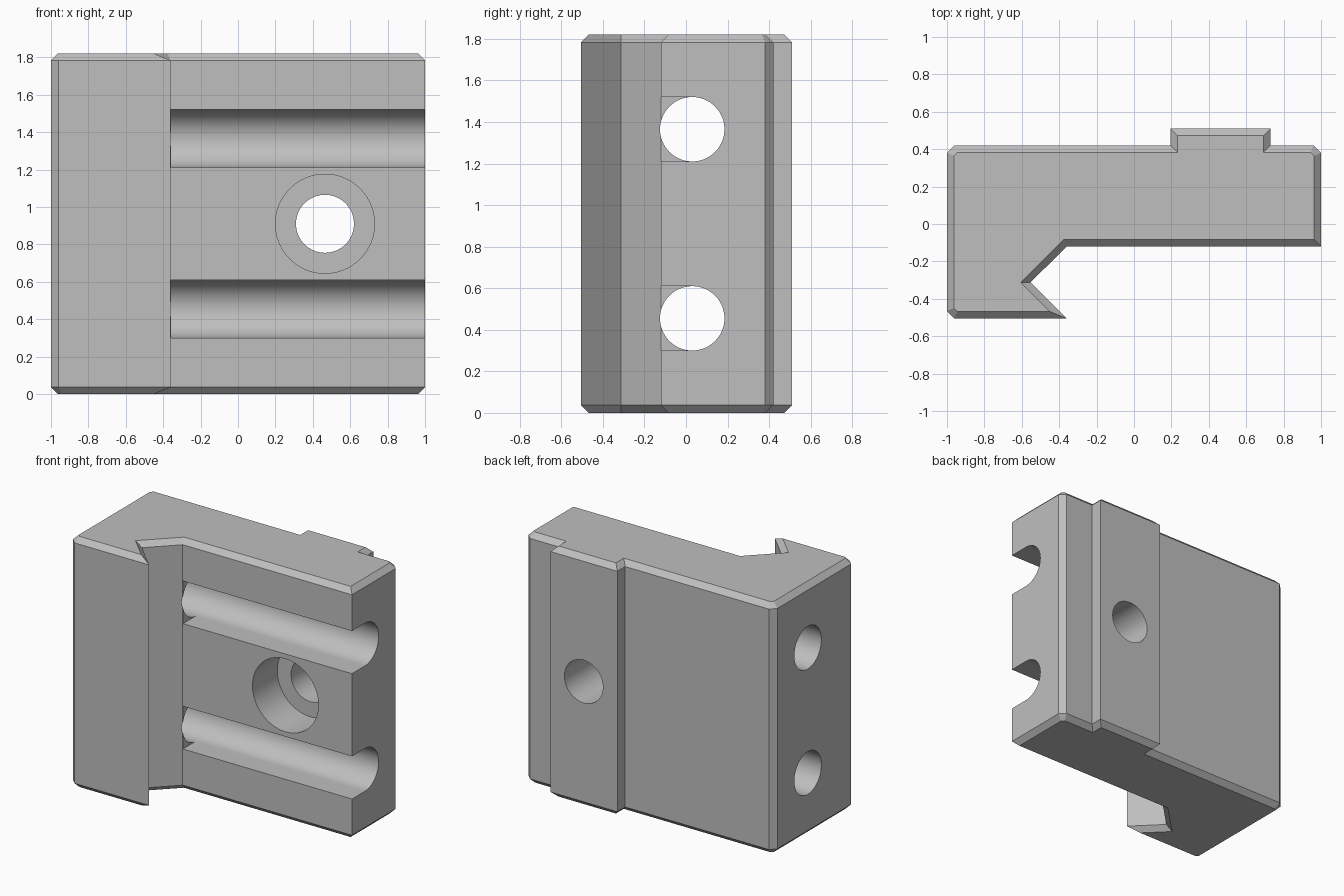
import bpy
import bmesh
import math
from mathutils import Vector

cube = bpy.data.objects.get("Cube")
if cube:
    bpy.data.objects.remove(cube)

HEIGHT, BEVEL, SEGMENTS = 1.82, 0.037, 64
RADIUS = 0.155

grey = bpy.data.materials.new("mid grey")
grey.use_nodes = True
grey.diffuse_color = (0.52, 0.52, 0.52, 1)
grey.node_tree.nodes["Principled BSDF"].inputs["Base Color"].default_value = grey.diffuse_color


def loft(name, rings):
    """Closed solid skinned through rings with equal point counts."""
    bm = bmesh.new()
    loops = [[bm.verts.new(p) for p in ring] for ring in rings]
    for a, b in zip(loops, loops[1:]):
        for i in range(len(a)):
            j = (i + 1) % len(a)
            bm.faces.new((a[i], a[j], b[j], b[i]))
    bm.faces.new(loops[0])
    bm.faces.new(loops[-1])
    bmesh.ops.remove_doubles(bm, verts=bm.verts, dist=1e-5)
    bmesh.ops.recalc_face_normals(bm, faces=bm.faces)
    mesh = bpy.data.meshes.new(name)
    bm.to_mesh(mesh)
    bm.free()
    mesh.materials.append(grey)
    obj = bpy.data.objects.new(name, mesh)
    bpy.context.collection.objects.link(obj)
    return obj


def inset(points, d):
    """Mitred inward offset of a counter-clockwise outline."""
    result = []
    for i, p in enumerate(points):
        e1 = (p - points[i - 1]).normalized()
        e2 = (points[(i + 1) % len(points)] - p).normalized()
        n1, n2 = Vector((-e1.y, e1.x)), Vector((-e2.y, e2.x))
        result.append(p + (n1 + n2) * d / (1 + n1.dot(n2)))
    return result


def circle(r):
    steps = [2 * math.pi * i / SEGMENTS for i in range(SEGMENTS)]
    return [(r * math.cos(a), r * math.sin(a)) for a in steps]


# Plan outline: slab, back key and dovetail jaw
outline = [Vector(p) for p in (
    (-1, -0.465), (-0.96, -0.505), (-0.36, -0.505), (-0.553, -0.312),
    (-0.36, -0.12), (1, -0.12), (1, 0.38), (0.96, 0.42), (0.73, 0.42),
    (0.73, 0.51), (0.195, 0.51), (0.195, 0.42), (-0.96, 0.42), (-1, 0.38))]
small = inset(outline, BEVEL)
levels = ((small, 0), (outline, BEVEL), (outline, HEIGHT - BEVEL), (small, HEIGHT))
body = loft("clamp_block", [[(p.x, p.y, z) for p in pts] for pts, z in levels])

# Cross holes that open into front slots
round_hole = circle(RADIUS)
slot = []
for y, z in round_hole:
    if y < -1e-6:
        k = RADIUS / max(abs(y), abs(z))
        y, z = y * k * 2, z * k
    slot.append((y, z))
cutters = []
for z0 in (HEIGHT * 0.25, HEIGHT * 0.75):
    sections = ((-1.2, round_hole), (-0.358, round_hole), (-0.358, slot), (1.2, slot))
    cutters.append(loft("slot_cutter", [
        [(x, 0.03 + y, z0 + z) for y, z in pts] for x, pts in sections]))

# Counterbored bolt hole
sections = ((-0.3, 0.265), (0.165, 0.265), (0.165, RADIUS), (0.7, RADIUS))
cutters.append(loft("bolt_cutter", [
    [(0.465 + x, y, HEIGHT / 2 + z) for x, z in circle(r)] for y, r in sections]))

bpy.ops.object.select_all(action="DESELECT")
bpy.context.view_layer.objects.active = body
body.select_set(True)
for cutter in cutters:
    cutter.hide_render = True
    mod = body.modifiers.new("cut", "BOOLEAN")
    mod.operation = "DIFFERENCE"
    mod.solver = "EXACT"
    mod.object = cutter
    bpy.ops.object.modifier_apply(modifier=mod.name)
for cutter in cutters:
    bpy.data.objects.remove(cutter)

bpy.ops.object.shade_smooth_by_angle(angle=math.radians(25))
